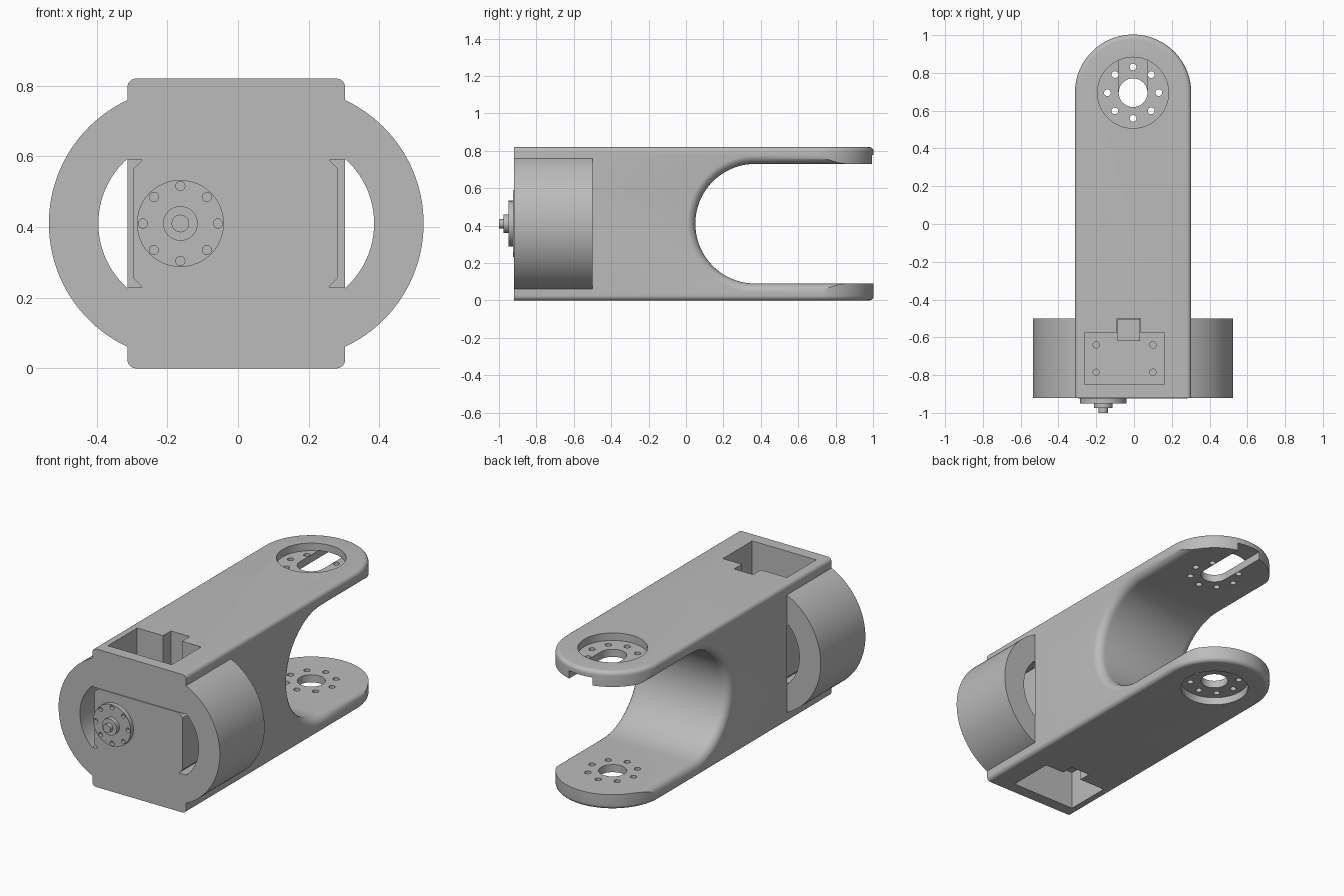
import bpy, bmesh
from math import sin, cos, pi, acos, asin

cube = bpy.data.objects.get("Cube")
if cube:
    bpy.data.objects.remove(cube)

grey = bpy.data.materials.new("plain grey")
grey.use_nodes = True
COLOUR = (0.5, 0.5, 0.5, 1)
grey.diffuse_color = COLOUR
grey.node_tree.nodes["Principled BSDF"].inputs["Base Color"].default_value = COLOUR

X0, W = -0.005, 0.308        # body centre and half width
H, MID = 0.82, 0.41          # body height and its middle
FRONT, BACK = -0.92, -0.5    # housing depth range
HUB = 0.695                  # fork hub position along y


def prism(name, pts, axis, lo, hi, bevel=None, size=0, steps=6):
    """Extrude a 2D outline along an axis; bevel the edges picked by a rule."""
    place = {"x": lambda p, d: (d, p[0], p[1]),
             "y": lambda p, d: (p[0], d, p[1]),
             "z": lambda p, d: (p[0], p[1], d)}[axis]
    bm = bmesh.new()
    rings = [[bm.verts.new(place(p, d)) for p in pts] for d in (lo, hi)]
    n = len(pts)
    bm.faces.new(rings[0])
    bm.faces.new(rings[1][::-1])
    for i in range(n):
        j = (i + 1) % n
        bm.faces.new((rings[0][i], rings[1][i], rings[1][j], rings[0][j]))
    bmesh.ops.recalc_face_normals(bm, faces=bm.faces)
    if bevel:
        edges = [e for e in bm.edges if bevel(e.verts[0].co, e.verts[1].co)]
        bmesh.ops.bevel(bm, geom=edges, offset=size, segments=steps, profile=0.5,
                        affect="EDGES", clamp_overlap=False)
        bmesh.ops.recalc_face_normals(bm, faces=bm.faces)
    me = bpy.data.meshes.new(name)
    bm.to_mesh(me)
    bm.free()
    me.materials.append(grey)
    ob = bpy.data.objects.new(name, me)
    bpy.context.collection.objects.link(ob)
    return ob


def arc(cx, cy, r, a, b, n):
    return [(cx + r * cos(a + (b - a) * i / n), cy + r * sin(a + (b - a) * i / n))
            for i in range(n + 1)]


def circle(cx, cy, r, n=32):
    return arc(cx, cy, r, 0, 2 * pi, n)[:-1]


def rect(x1, x2, y1, y2):
    return [(x1, y1), (x2, y1), (x2, y2), (x1, y2)]


def combine(ob, tool, op="DIFFERENCE"):
    mod = ob.modifiers.new("shape", "BOOLEAN")
    mod.operation, mod.solver, mod.object = op, "EXACT", tool
    bpy.context.view_layer.objects.active = ob
    bpy.ops.object.modifier_apply(modifier=mod.name)
    bpy.data.objects.remove(tool)


def cut(ob, pts, axis, lo, hi):
    combine(ob, prism("cutter", pts, axis, lo, hi), "DIFFERENCE")


# Forked frame: rounded plan shape with soft outer edges
plan = [(X0 - W, FRONT), (X0 + W, FRONT)] + arc(X0, HUB, W, 0, pi, 48)
frame = prism("forked_frame", plan, "z", 0, H,
              lambda a, b: abs(a.z - b.z) < 0.01 and max(a.y, b.y) > FRONT + 0.01, 0.025)

# Side profile with the rounded fork opening
opening = [(1.2, 0.09)] + arc(0.37, MID, 0.32, -pi / 2, -3 * pi / 2, 40) + [(1.2, 0.73)]
side = [(-1.2, -0.1), (1.2, -0.1)] + opening + [(1.2, 0.92), (-1.2, 0.92)]
profile = prism("profile", side, "x", X0 - W - 0.001, X0 + W + 0.001,
                lambda a, b: abs(a.x - b.x) < 0.01 and min(a.y, b.y) > 0
                and min(a.z, b.z) > 0.08 and max(a.z, b.z) < 0.74, 0.05)
combine(frame, profile, "INTERSECT")

# Motor bay, and access pockets from above and below
cut(frame, rect(-0.5, 0.5, 0.23, 0.59), "y", -1.1, BACK)
for lo, hi in ((0.5, 1), (-0.2, 0.3)):
    cut(frame, rect(-0.26, 0.16, -0.85, -0.575), "z", lo, hi)
    cut(frame, rect(-0.09, 0.035, -0.62, BACK - 0.001), "z", lo, hi)

# Fork hubs: outer recess, centre hole and screw holes through both arms
for lo, hi in ((H - 0.045, 1), (-0.2, 0.045)):
    cut(frame, circle(X0, HUB, 0.188, 48), "z", lo, hi)
cut(frame, circle(X0, HUB, 0.076, 40), "z", -0.3, 1.1)
for i in range(8):
    a = i * pi / 4
    cut(frame, circle(X0 + 0.136 * cos(a), HUB + 0.136 * sin(a), 0.018, 16), "z", -0.3, 1.1)
# Slide-in slot under the upper arm tip
cut(frame, rect(X0 - 0.077, X0 + 0.077, HUB, 1.2), "z", 0.6, H - 0.043)

# Curved side guards around the housing
C, R_OUT, R_IN = 0.145, 0.385, 0.245
a_out, a_in = acos((W - C) / R_OUT), acos((W - C) / R_IN)
crescent = arc(C, MID, R_OUT, -a_out, a_out, 40) + arc(C, MID, R_IN, a_in, -a_in, 32)
parts = [frame]
for name, s in (("left_guard", 1), ("right_guard", -1)):
    parts.append(prism(name, [(X0 + s * x, z) for x, z in crescent], "y", FRONT, BACK))

# Motor with chamfered corners
k, x1, x2, z1, z2 = 0.025, -0.297, 0.283, 0.231, 0.589
motor = prism("motor", [(x1 + k, z1), (x2 - k, z1), (x2, z1 + k), (x2, z2 - k),
                        (x2 - k, z2), (x1 + k, z2), (x1, z2 - k), (x1, z1 + k)],
              "y", -0.924, BACK + 0.002)
parts.append(motor)
for x in (-0.2, 0.1):
    for y in (-0.64, -0.785):
        for lo, hi in ((z2 - 0.03, 0.7), (0.1, z1 + 0.03)):
            cut(motor, circle(x, y, 0.017, 16), "z", lo, hi)
parts.append(prism("cable_socket", rect(-0.088, 0.033, -0.62, -0.503), "z", z1 - 0.03, z2 + 0.03))

# Output horn with screw holes, boss and centre screw
HX = -0.163
horn = prism("output_horn", circle(HX, MID, 0.123, 48), "y", -0.95, -0.922)
for i in range(8):
    a = i * pi / 4
    cut(horn, circle(HX + 0.106 * cos(a), MID + 0.106 * sin(a), 0.013, 16), "y", -1.1, -0.93)
parts.append(horn)
parts.append(prism("horn_boss", circle(HX, MID, 0.049), "y", -0.975, -0.945))
parts.append(prism("horn_screw", circle(HX, MID, 0.025, 24), "y", -1.0, -0.97))

# Smooth curved surfaces, keep machined edges crisp
for ob in bpy.context.selected_objects:
    ob.select_set(False)
for ob in parts:
    ob.select_set(True)
bpy.context.view_layer.objects.active = frame
bpy.ops.object.shade_smooth_by_angle(angle=pi / 6)
